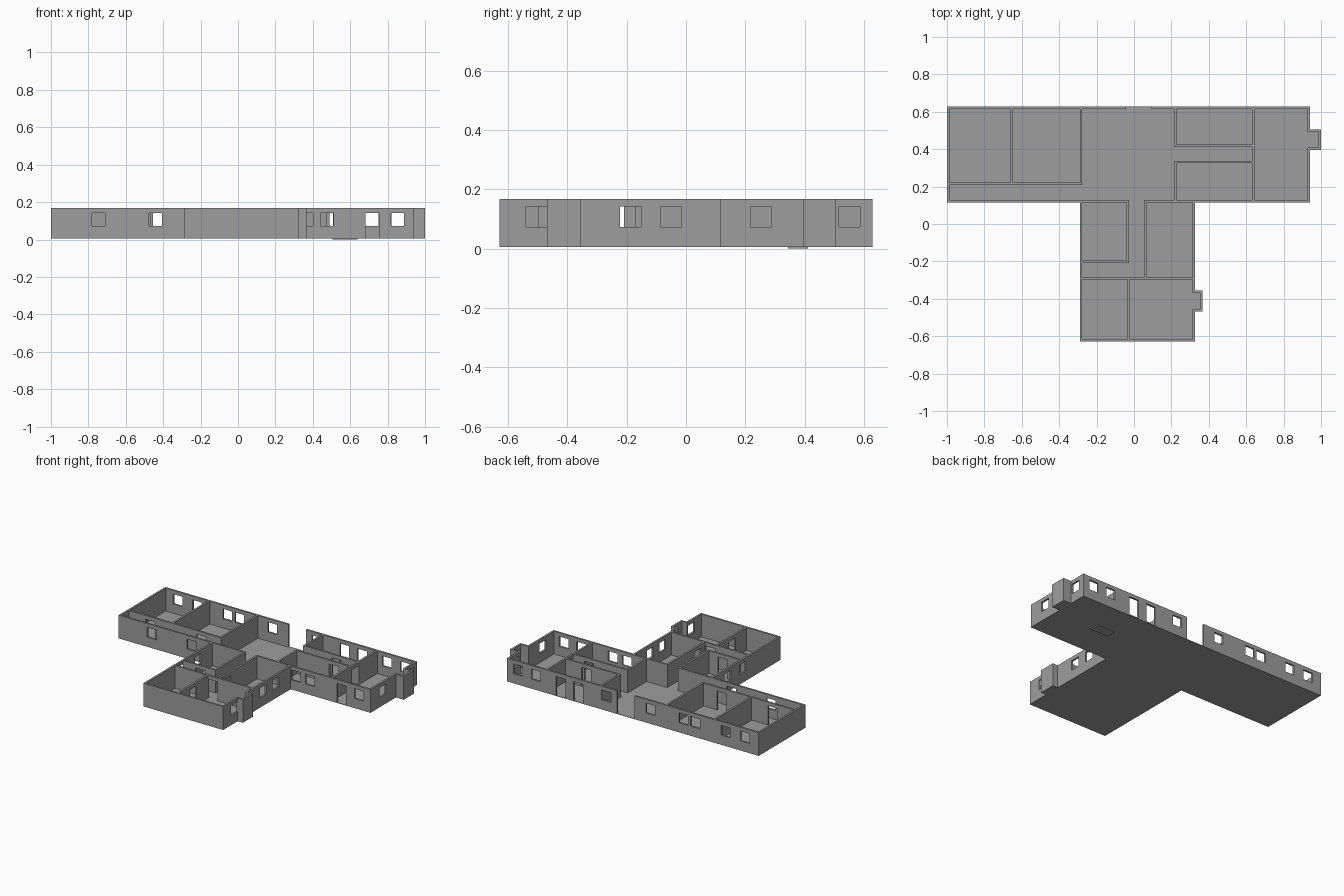
import bpy, bmesh
from mathutils import Vector

if "Cube" in bpy.data.objects:
    bpy.data.objects.remove(bpy.data.objects["Cube"])

T = 0.013                    # wall thickness
BASE, FLOOR, TOP = 0.006, 0.009, 0.168
SILL, HEAD = 0.073, 0.142

grey = bpy.data.materials.new("plain grey")
grey.diffuse_color = (0.34, 0.34, 0.34, 1)
grey.use_nodes = True
grey.node_tree.nodes["Principled BSDF"].inputs["Base Color"].default_value = grey.diffuse_color


def finish(bm, name):
    bmesh.ops.recalc_face_normals(bm, faces=bm.faces[:])
    me = bpy.data.meshes.new(name)
    bm.to_mesh(me)
    bm.free()
    me.materials.append(grey)
    ob = bpy.data.objects.new(name, me)
    bpy.context.collection.objects.link(ob)


def extrude(bm, vec):
    res = bmesh.ops.extrude_face_region(bm, geom=bm.faces[:])
    verts = [g for g in res["geom"] if isinstance(g, bmesh.types.BMVert)]
    bmesh.ops.translate(bm, verts=verts, vec=vec)


def wall(name, axis, low, a, b, windows=(), doors=(), gaps=()):
    """Wall along an axis from a to b; low is its lower side on the other axis.
    Windows and doors are given by their centres, gaps as full-height ranges."""
    holes = [(c - .035, c + .035, SILL, HEAD) for c in windows]
    holes += [(c - .036, c + .036, FLOOR, HEAD) for c in doors]
    holes += [(s, e, FLOOR, TOP) for s, e in gaps]
    us = sorted({a, b} | {h[0] for h in holes} | {h[1] for h in holes})
    zs = [BASE, FLOOR, SILL, HEAD, TOP]
    bm = bmesh.new()
    for u0, u1 in zip(us, us[1:]):
        for z0, z1 in zip(zs, zs[1:]):
            um, zm = (u0 + u1) / 2, (z0 + z1) / 2
            if any(h[0] < um < h[1] and h[2] < zm < h[3] for h in holes):
                continue
            pts = [(u0, z0), (u1, z0), (u1, z1), (u0, z1)]
            bm.faces.new([bm.verts.new((u, low, z) if axis == "x" else (low, u, z))
                          for u, z in pts])
    bmesh.ops.remove_doubles(bm, verts=bm.verts[:], dist=1e-5)
    extrude(bm, Vector((0, T, 0)) if axis == "x" else Vector((T, 0, 0)))
    bmesh.ops.dissolve_limit(bm, angle_limit=0.01, verts=bm.verts[:], edges=bm.edges[:])
    finish(bm, name)


def slab(name, outline, z0, z1):
    bm = bmesh.new()
    bm.faces.new([bm.verts.new((x, y, z0)) for x, y in outline])
    extrude(bm, Vector((0, 0, z1 - z0)))
    finish(bm, name)


# floor following the outer footprint, and the thin threshold below it
slab("floor", [(-1, .115), (-.29, .115), (-.29, -.628), (.325, -.628), (.325, -.469),
               (.365, -.469), (.365, -.356), (.325, -.356), (.325, .115), (.94, .115),
               (.94, .395), (1, .395), (1, .506), (.94, .506), (.94, .628), (-1, .628)],
     BASE, FLOOR)
slab("hall_threshold", [(.505, .344), (.64, .344), (.64, .411), (.505, .411)], 0, BASE)

# outer walls of the long wing
wall("back_wall", "x", .628 - T, -1, .94,
     windows=(-.895, -.745, -.511, -.42, -.165, .175, .717, .855),
     doors=(.39, .526), gaps=[(-.043, .093)])
wall("west_wall", "y", -1, .115 + T, .628 - T)
wall("front_wall_west", "x", .115, -1, -.027, windows=(-.745, -.44))
wall("front_wall_east", "x", .115, .054, .94,
     windows=(.366, .475, .852), doors=(.717,))
wall("east_wall", "y", .94 - T, .115 + T, .628 - T,
     windows=(.252, .551), gaps=[(.395 + T, .506 - T)])

# outer walls of the front wing
wall("wing_west_wall", "y", -.29, -.628 + T, .115, windows=(-.21, -.045))
wall("wing_front_wall", "x", -.628, -.29, .325)
wall("wing_east_wall", "y", .325 - T, -.628 + T, .115,
     windows=(-.504, -.187, -.05), gaps=[(-.469 + T, -.356 - T)])

# chimney bays: two cheeks and a back each
for name, x0, x1, y0, y1 in (("east_bay", .94, 1, .395, .506),
                             ("wing_bay", .325, .365, -.469, -.356)):
    wall(name + "_front", "x", y0, x0, x1)
    wall(name + "_rear", "x", y1 - T, x0, x1)
    wall(name + "_back", "y", x1 - T, y0 + T, y1 - T)

# partitions, west end of the long wing
wall("west_corridor_wall", "x", .208, -1 + T, -.277, doors=(-.823, -.43))
wall("west_room_divider", "y", -.661, .208 + T, .628 - T)
wall("west_hall_divider", "y", -.29, .208 + T, .628 - T)

# partitions, east end of the long wing
wall("east_corridor_rear", "x", .411, .213 + T, .63, doors=(.471,))
wall("east_corridor_front", "x", .325, .213 + T, .63, doors=(.511,))
wall("east_hall_divider_rear", "y", .213, .411, .628 - T)
wall("east_hall_divider_front", "y", .213, .115 + T, .325 + T)
wall("east_room_divider", "y", .63, .115 + T, .628 - T, doors=(.3745,))

# partitions of the front wing
wall("wing_corridor_west", "y", -.04, -.208 + T, .115)
wall("wing_room_front", "x", -.208, -.29 + T, -.027, doors=(-.145,))
wall("wing_corridor_east", "y", .054, -.298 + T, .115, doors=(-.206,))
wall("wing_cross_wall", "x", -.298, -.29 + T, .325 - T, doors=(.014,))
wall("wing_front_divider", "y", -.036, -.628 + T, -.298, doors=(-.459,))
